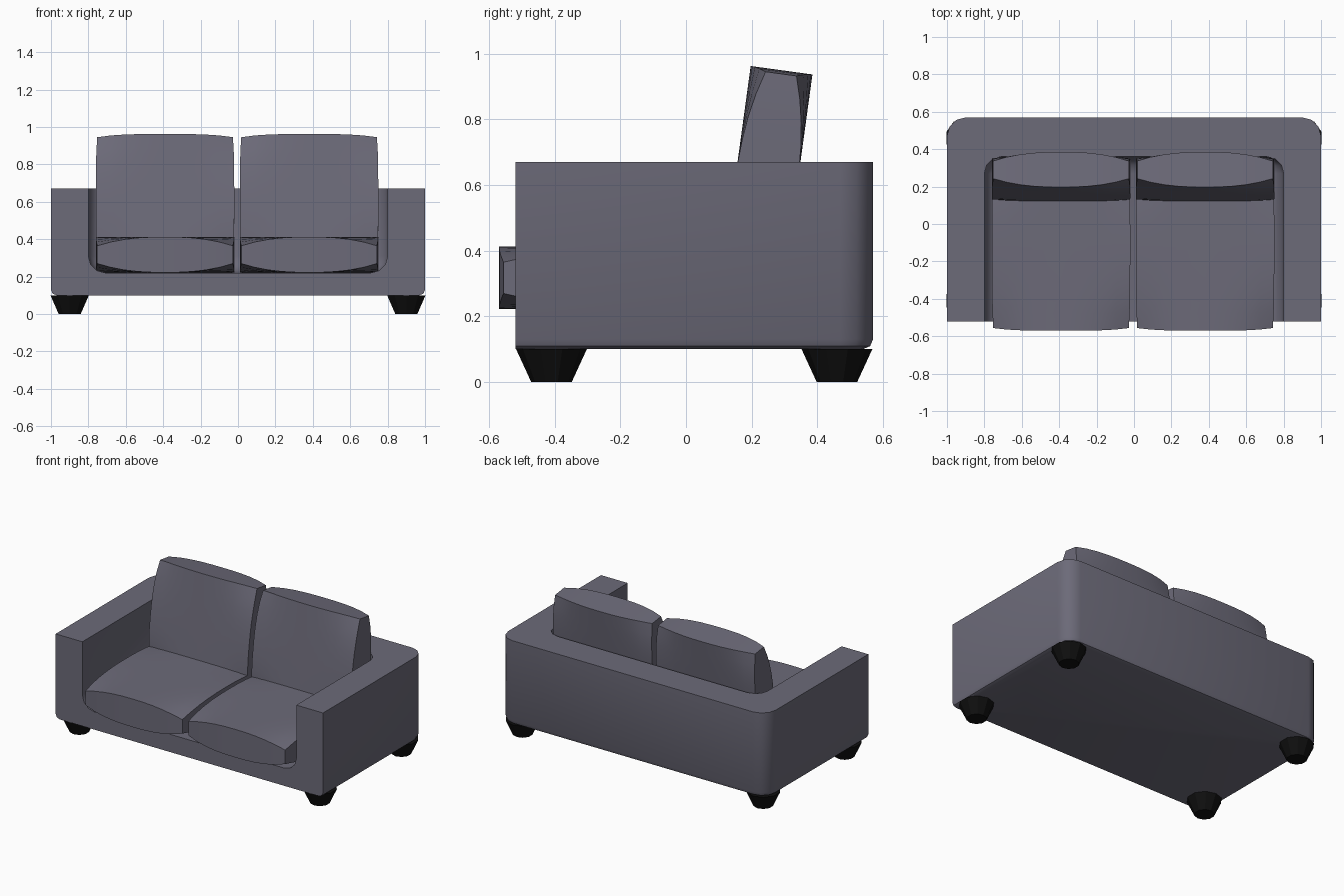
import bpy, bmesh, math
from mathutils import Matrix

if "Cube" in bpy.data.objects:
    bpy.data.objects.remove(bpy.data.objects["Cube"])


def material(name, color):
    m = bpy.data.materials.new(name)
    m.diffuse_color = color
    m.use_nodes = True
    m.node_tree.nodes["Principled BSDF"].inputs["Base Color"].default_value = m.diffuse_color
    return m


fabric = material("fabric", (0.15, 0.145, 0.19, 1))
black = material("black_wood", (0.005, 0.005, 0.005, 1))


def make(name, bm, mat=None, smooth=None):
    bmesh.ops.recalc_face_normals(bm, faces=bm.faces)
    me = bpy.data.meshes.new(name)
    bm.to_mesh(me)
    bm.free()
    ob = bpy.data.objects.new(name, me)
    bpy.context.collection.objects.link(ob)
    if mat:
        me.materials.append(mat)
    if smooth:
        shade(ob, smooth)
    return ob


def select(ob):
    bpy.ops.object.select_all(action='DESELECT')
    ob.select_set(True)
    bpy.context.view_layer.objects.active = ob


def shade(ob, deg):
    select(ob)
    bpy.ops.object.shade_smooth_by_angle(angle=math.radians(deg))


def box(x0, x1, y0, y1, z0, z1):
    bm = bmesh.new()
    bmesh.ops.create_cube(bm, size=1)
    for v in bm.verts:
        v.co = (x1 if v.co.x > 0 else x0, y1 if v.co.y > 0 else y0, z1 if v.co.z > 0 else z0)
    return bm


def bevel(bm, test, offset, segments):
    edges = [e for e in bm.edges if test(e.verts[0].co, e.verts[1].co)]
    bmesh.ops.bevel(bm, geom=edges, offset=offset, segments=segments,
                    profile=0.5, affect='EDGES')


# Frame: rounded rear corners, softened lower edge on sides and back
bm = box(-1, 1, -0.52, 0.57, 0.10, 0.67)
bevel(bm, lambda a, b: a.y > 0.5 and b.y > 0.5 and abs(a.z - b.z) > 0.3, 0.10, 3)
bevel(bm, lambda a, b: a.z < 0.11 and b.z < 0.11 and not (a.y < -0.5 and b.y < -0.5), 0.03, 2)
frame = make("sofa_frame", bm, fabric)

# Seating recess cut out of the frame, with rounded inner corners
bm = box(-0.80, 0.80, -1, 0.36, 0.22, 1)
bevel(bm, lambda a, b: (abs(a.x + b.x) > 1.5 or a.y + b.y > 0.7)
      and a.z + b.z < 1.9 and a.y + b.y > -1.9, 0.09, 3)
cutter = make("recess_cutter", bm, fabric)
cutter.hide_render = True
mod = frame.modifiers.new("recess", 'BOOLEAN')
mod.operation = 'DIFFERENCE'
mod.solver = 'EXACT'
mod.object = cutter
select(frame)
bpy.ops.object.modifier_apply(modifier=mod.name)
bpy.data.objects.remove(cutter)
shade(frame, 40)


def cushion(name, width, length, thick, matrix):
    """Flat pad with full edges and pinched corners."""
    n = 10
    bm = bmesh.new()
    bmesh.ops.create_grid(bm, x_segments=n, y_segments=n, size=1)
    ext = bmesh.ops.extrude_face_region(bm, geom=bm.faces[:])
    for g in ext["geom"]:
        if isinstance(g, bmesh.types.BMVert):
            g.co.z = 1
    for v in bm.verts:
        u, w, s = v.co.x, v.co.y, (1 if v.co.z > 0.5 else -1)
        pinch = 1 - 0.5 * abs(u) ** 2.5 * abs(w) ** 2.5
        v.co = (u * width / 2 * (1 - 0.02 * w ** 4),
                w * length / 2 * (1 - 0.03 * u ** 4),
                s * thick / 2 * pinch)
    bm.transform(matrix)
    return make(name, bm, fabric, 50)


# Two seat cushions and two leaning back cushions
tilt = math.radians(90 - 7.8)
for side, x in (("left", -0.39), ("right", 0.38)):
    cushion("seat_cushion_" + side, 0.74, 0.92, 0.19,
            Matrix.Translation((x, -0.11, 0.317)))
    cushion("back_cushion_" + side, 0.74, 0.74, 0.19,
            Matrix.Translation((x, 0.241, 0.583)) @ Matrix.Rotation(tilt, 4, 'X'))

# Tapered feet
for sx in (-1, 1):
    for label, y in (("front", -0.41), ("back", 0.46)):
        bm = bmesh.new()
        bmesh.ops.create_cone(bm, cap_ends=True, segments=10, radius1=0.062,
                              radius2=0.108, depth=0.10)
        bm.transform(Matrix.Translation((sx * 0.9, y, 0.05)))
        make(label + ("_leg_left" if sx < 0 else "_leg_right"), bm, black)
